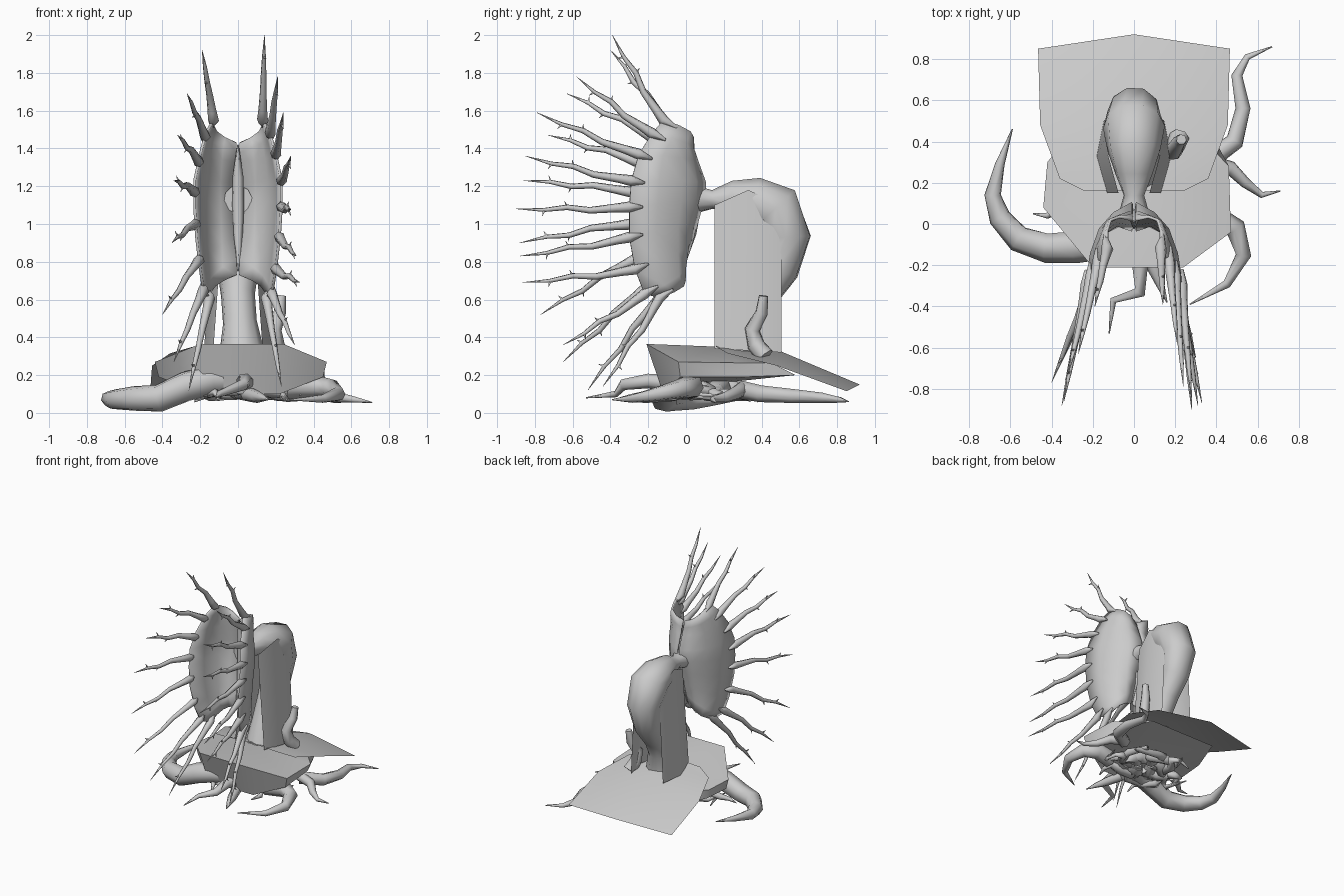
import bpy, bmesh, math, random
from mathutils import Vector as V

if "Cube" in bpy.data.objects:
    bpy.data.objects.remove(bpy.data.objects["Cube"])

random.seed(4)
GREY = bpy.data.materials.new("plain grey")
GREY.diffuse_color = (0.6, 0.6, 0.6, 1)
GREY.use_nodes = True
GREY.node_tree.nodes["Principled BSDF"].inputs["Base Color"].default_value = GREY.diffuse_color


def finish(name, bm, angle=75, closed=True):
    """Turn a bmesh into a named, shaded object."""
    if closed:
        bmesh.ops.recalc_face_normals(bm, faces=bm.faces[:])
    me = bpy.data.meshes.new(name)
    bm.to_mesh(me)
    bm.free()
    me.materials.append(GREY)
    ob = bpy.data.objects.new(name, me)
    bpy.context.collection.objects.link(ob)
    bpy.ops.object.select_all(action='DESELECT')
    ob.select_set(True)
    bpy.context.view_layer.objects.active = ob
    bpy.ops.object.shade_smooth_by_angle(angle=math.radians(angle))
    return ob


def tube(bm, pts, radii, sides=6):
    """Tapered tube along a path, closed at both ends."""
    pts = [V(p) for p in pts]
    normal, prev = None, None
    for i, p in enumerate(pts):
        d = (pts[min(i + 1, len(pts) - 1)] - pts[max(i - 1, 0)]).normalized()
        if normal is None:
            normal = d.orthogonal()
        normal = (normal - d * normal.dot(d)).normalized()
        side = d.cross(normal)
        ring = [bm.verts.new(p + radii[i] * (normal * math.cos(a) + side * math.sin(a)))
                for a in (2 * math.pi * k / sides for k in range(sides))]
        if prev:
            for k in range(sides):
                j = (k + 1) % sides
                bm.faces.new((prev[k], prev[j], ring[j], ring[k]))
        else:
            bm.faces.new(ring[::-1])
        prev = ring
    bm.faces.new(prev)


def taper(a, b, n, power=1.0):
    return [a + (b - a) * (i / (n - 1)) ** power for i in range(n)]


# Trap lobes: rows from the hinge line to the outer rim, bottom to top
HINGE = [(-.03, .73), (.0, .82), (.04, .94), (.07, 1.05), (.10, 1.15),
         (.10, 1.22), (.06, 1.33), (.04, 1.38), (.02, 1.43)]
RIM = [(.15, -.14, .61), (.18, -.22, .63), (.2, -.27, .76), (.22, -.3, .93), (.23, -.3, 1.09),
       (.23, -.29, 1.23), (.2, -.25, 1.37), (.17, -.18, 1.48), (.13, -.12, 1.55)]


def lobe(name, s):
    bm = bmesh.new()
    rows = []
    for (hy, hz), r in zip(HINGE, RIM):
        h, r = V((0.008, hy, hz)), V(r)
        row = []
        for u in (0, .25, .5, .75, 1):
            p = h.lerp(r, u) + V((.045, .07, 0)) * math.sin(math.pi * u)
            row.append(bm.verts.new((p.x * s, p.y, p.z)))
        rows.append(row)
    for a, b in zip(rows, rows[1:]):
        for k in range(4):
            bm.faces.new((a[k], a[k + 1], b[k + 1], b[k]))
    ob = finish(name, bm, 60)
    mod = ob.modifiers.new("thickness", 'SOLIDIFY')
    mod.thickness, mod.offset = .014, 0


# Long thorny spines around each rim, tips listed bottom to top
TIPS = {
    1: [(.23, -.44, .14), (.30, -.65, .36), (.33, -.87, .69), (.31, -.88, .83), (.28, -.90, 1.08),
        (.28, -.85, 1.36), (.24, -.79, 1.59), (.21, -.58, 1.78), (.14, -.39, 2.0)],
    -1: [(.26, -.52, .12), (.34, -.65, .27), (.40, -.77, .52), (.35, -.88, .90),
         (.34, -.86, 1.23), (.32, -.73, 1.47), (.27, -.63, 1.69), (.19, -.40, 1.92)],
}


def rim_point(t):
    """Point on the rim at fraction t from bottom to top."""
    f = t * (len(RIM) - 1)
    i = min(int(f), len(RIM) - 2)
    return V(RIM[i]).lerp(V(RIM[i + 1]), f - i)


def spines(name, s):
    bm = bmesh.new()
    for i, tip in enumerate(TIPS[s]):
        r = rim_point(i / (len(TIPS[s]) - 1))
        a, b = V((r.x * s, r.y, r.z)), V((tip[0] * s, tip[1], tip[2]))
        d = (b - a).normalized()
        across = d.cross(V((s, 0, 0))).normalized()
        # The root of each spine tapers into the lobe along its surface
        inner = a.lerp(V((a.x * .9 + s * .03, a.y + .12, 1.09 + (a.z - 1.09) * .85)), .6)
        path = [inner]
        for t, wave in ((0, 0), (.12, -.004), (.35, -.014), (.55, .004), (.75, -.008), (1, 0)):
            path.append(a.lerp(b, t) + across * wave)
        tube(bm, path, [.006, .030, .024, .018, .015, .011, .001], 6)
        # Short thorns
        for k, sign in ((4, 1), (5, -1)):
            p = path[k]
            q = p + across * .032 * sign + d * .012 + V((s * .012, 0, 0))
            tube(bm, [p, q], [.010, .001], 4)
    finish(name, bm)


for s, side in ((1, "right"), (-1, "left")):
    lobe("trap_lobe_" + side, s)
    spines("spines_" + side, s)

# Pale seam between the lobes
bm = bmesh.new()
tube(bm, [(0, -.02, .75), (0, .03, .95), (0, .05, 1.1), (0, .04, 1.25), (0, .01, 1.42)],
     [.004, .026, .034, .03, .004], 6)
finish("trap_seam", bm)

# Arched swollen stem
bm = bmesh.new()
tube(bm, [(0, .05, 1.13), (0, .14, 1.13), (0, .24, 1.14), (0, .36, 1.12), (0, .47, 1.08), (0, .535, .93),
          (0, .49, .76), (0, .40, .62), (.01, .32, .48), (.02, .28, .32)],
     [.075, .05, .09, .13, .15, .13, .11, .09, .09, .12], 10)
finish("stem", bm, 60)

# Upright blades folded around the stem
for s, side in ((1, "right"), (-1, "left")):
    bm = bmesh.new()
    pts = [(.13, .15, .34), (.18, .33, .33), (.145, .505, .32), (.105, .505, 1.1), (.125, .33, 1.18), (.075, .15, 1.1)]
    v = [bm.verts.new((x * s, y, z)) for x, y, z in pts]
    bm.faces.new((v[0], v[1], v[4], v[5]))
    bm.faces.new((v[1], v[2], v[3], v[4]))
    finish("blade_" + side, bm, 60, closed=False)

# Base body
bm = bmesh.new()
top = [(-.2, -.21, .365), (.24, -.21, .365), (.47, -.04, .27), (.46, .28, .265),
       (.3, .45, .265), (-.3, .45, .265), (-.42, .3, .265), (-.44, .08, .27)]
low = [(-.18, -.12, .10), (.22, -.12, .10), (.45, -.03, .19), (.42, .3, .19),
       (.3, .58, .20), (-.3, .58, .20), (-.40, .3, .19), (-.42, .08, .19)]
tv, lv = [bm.verts.new(p) for p in top], [bm.verts.new(p) for p in low]
tc, lc = bm.verts.new((0, .18, .35)), bm.verts.new((0, .2, .16))
for k in range(8):
    j = (k + 1) % 8
    bm.faces.new((tv[k], tv[j], lv[j], lv[k]))
    bm.faces.new((tv[j], tv[k], tc))
    bm.faces.new((lv[k], lv[j], lc))
finish("base_body", bm, 50)

# Thin leaf sheet, ridged along the middle, sloping down at the back
bm = bmesh.new()
leaf = [[(-w, y, e), (0, y, z), (w, y, e)]
        for w, y, z, e in ((.24, .16, .362, .35), (.36, .22, .36, .315), (.455, .48, .335, .25), (.465, .85, .165, .115))]
leaf[-1][1] = (0, .92, .15)
rows = [[bm.verts.new(p) for p in r] for r in leaf]
for a, b in zip(rows, rows[1:]):
    for k in (0, 1):
        bm.faces.new((a[k], a[k + 1], b[k + 1], b[k]))
finish("back_leaf", bm, 40, closed=False)

# Crawling roots: path, start radius
ROOTS = {
    "large_left_root": ([(-.02, -.04, .18), (-.15, -.09, .175), (-.28, -.11, .14), (-.42, -.115, .078),
                         (-.56, -.07, .075), (-.65, .03, .07), (-.685, .14, .075), (-.65, .29, .09),
                         (-.59, .46, .11)], .084),
    "right_front_root": ([(.25, .0, .14), (.4, .03, .14), (.49, -.02, .13), (.53, -.15, .1),
                          (.45, -.29, .075), (.27, -.39, .07)], .07),
    "right_back_root": ([(.35, .3, .12), (.49, .4, .1), (.53, .56, .09), (.5, .72, .08),
                         (.55, .81, .07), (.67, .86, .06)], .05),
    "right_middle_root": ([(.35, .3, .13), (.47, .27, .11), (.54, .2, .08), (.62, .14, .07), (.71, .16, .055)], .04),
    "left_small_root": ([(-.3, .1, .13), (-.37, .08, .11), (-.42, .04, .09), (-.49, .05, .08)], .03),
    "front_root": ([(.05, -.08, .16), (.03, -.2, .17), (.03, -.33, .15), (-.1, -.37, .1), (-.12, -.53, .08)], .045),
    "front_right_root": ([(.05, -.08, .1), (.1, -.22, .085), (.13, -.3, .08), (.16, -.38, .07)], .04),
    "upright_shoot": ([(.22, .42, .30), (.2, .37, .36), (.19, .35, .44), (.22, .4, .53), (.23, .41, .62)], .05),
}
for name, (path, r) in ROOTS.items():
    bm = bmesh.new()
    end = .025 if name == "upright_shoot" else .003
    tube(bm, path, taper(r, end, len(path), 2.2 if name == "large_left_root" else 1.5), 7)
    finish(name, bm)

# Tangle of curling roots under the base
bm = bmesh.new()
for i in range(11):
    a = 2 * math.pi * i / 11 + random.uniform(-.2, .2)
    path = []
    for k in range(7):
        b = a + .35 * math.sin(k * 1.5 + i) + .16 * k * (-1) ** i
        rad = .07 + .05 * k
        path.append((rad * math.cos(b), .12 + .9 * rad * math.sin(b),
                     .15 - .012 * k + random.uniform(-.02, .02)))
    tube(bm, path, taper(.05, .004, 7, 2), 6)
finish("root_tangle", bm)
